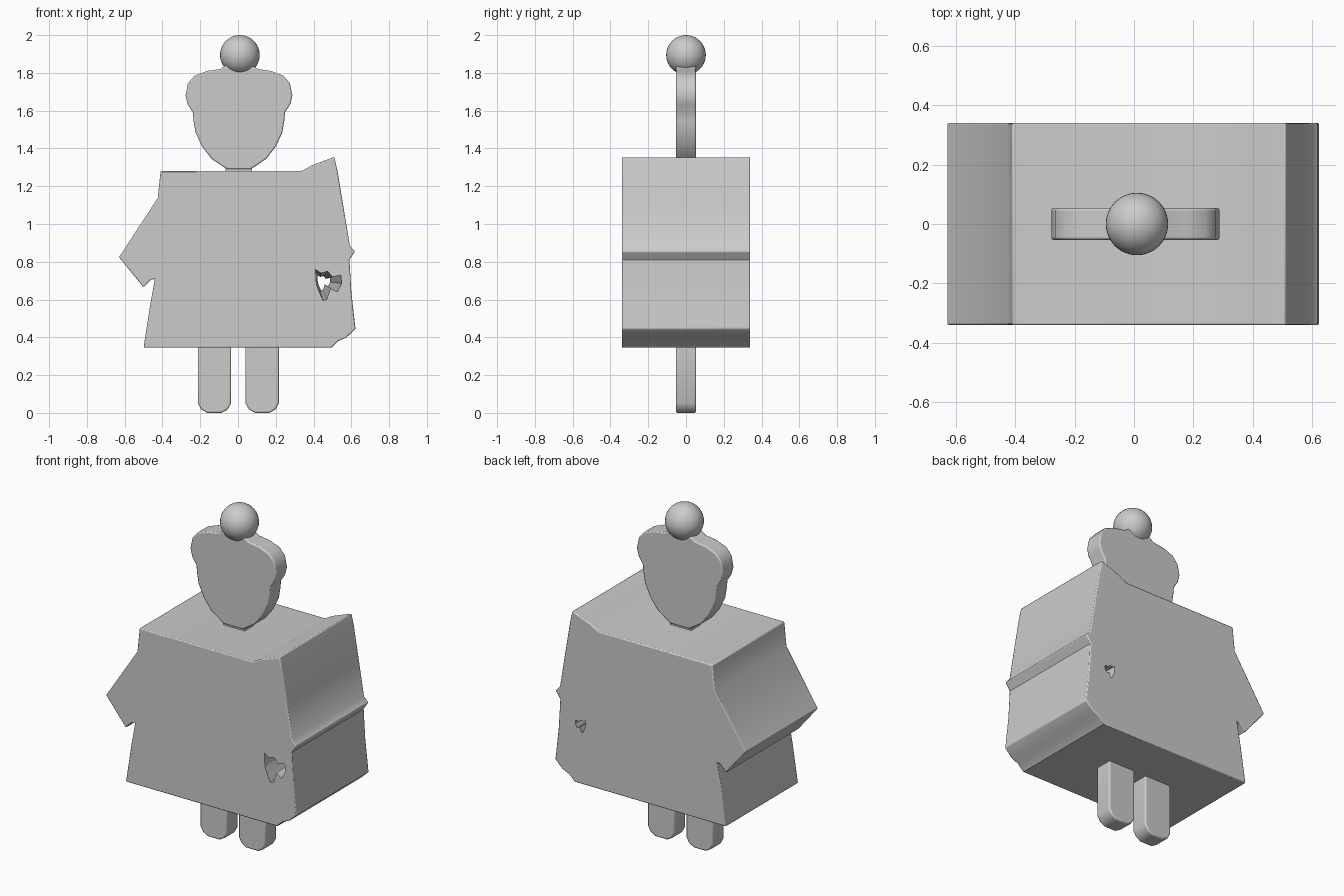
import bpy
import bmesh
from mathutils import Vector

if "Cube" in bpy.data.objects:
    bpy.data.objects.remove(bpy.data.objects["Cube"])

grey = bpy.data.materials.new("plain grey")
grey.use_nodes = True
grey.diffuse_color = (0.6, 0.6, 0.6, 1)
grey.node_tree.nodes["Principled BSDF"].inputs["Base Color"].default_value = (0.6, 0.6, 0.6, 1)


def slab(name, outline, front, back, pivot=(0, 0), taper=1.0):
    """Loft an x-z outline from front to back, shrinking it towards a pivot."""
    bm = bmesh.new()
    a = [bm.verts.new((x, front, z)) for x, z in outline]
    b = [bm.verts.new((pivot[0] + (x - pivot[0]) * taper, back,
                       pivot[1] + (z - pivot[1]) * taper)) for x, z in outline]
    bm.faces.new(a)
    bm.faces.new(b[::-1])
    for i in range(len(a)):
        j = (i + 1) % len(a)
        bm.faces.new((a[j], a[i], b[i], b[j]))
    bmesh.ops.recalc_face_normals(bm, faces=bm.faces)
    mesh = bpy.data.meshes.new(name)
    bm.to_mesh(mesh)
    bm.free()
    obj = bpy.data.objects.new(name, mesh)
    bpy.context.collection.objects.link(obj)
    mesh.materials.append(grey)
    return obj


def soften(obj, width):
    mod = obj.modifiers.new("soft edges", 'BEVEL')
    mod.width = width
    mod.segments = 2
    mod.limit_method = 'ANGLE'
    mod.angle_limit = 0.9


def smooth(obj):
    bpy.ops.object.select_all(action='DESELECT')
    obj.select_set(True)
    bpy.context.view_layer.objects.active = obj
    bpy.ops.object.shade_smooth_by_angle(angle=0.6)


# Thick body with a pointed arm on one side
body = slab("body", [
    (-0.41, 1.28), (0.335, 1.28), (0.39, 1.31), (0.51, 1.355), (0.525, 1.29),
    (0.56, 1.08), (0.592, 0.885), (0.62, 0.855), (0.59, 0.81), (0.60, 0.64),
    (0.622, 0.445), (0.575, 0.40), (0.53, 0.38), (0.494, 0.345), (-0.5, 0.345),
    (-0.465, 0.57), (-0.44, 0.71), (-0.46, 0.705), (-0.50, 0.665), (-0.63, 0.824),
    (-0.425, 1.137)], -0.34, 0.34)
soften(body, 0.006)

# Ragged tunnel narrowing towards the back
cutter = slab("tunnel_cutter", [
    (0.41, 0.76), (0.44, 0.74), (0.475, 0.75), (0.50, 0.72), (0.545, 0.73),
    (0.55, 0.685), (0.525, 0.64), (0.49, 0.66), (0.47, 0.60), (0.45, 0.595),
    (0.43, 0.64), (0.415, 0.68)], -0.35, 0.35, (0.43, 0.70), 0.48)
cutter.hide_render = True
cutter.hide_set(True)
cut = body.modifiers.new("tunnel", 'BOOLEAN')
cut.operation = 'DIFFERENCE'
cut.object = cutter
cut.solver = 'EXACT'
smooth(body)

# Flat head, mirrored half outline with hair bulges
half = [(0.062, 1.29), (0.09, 1.308), (0.145, 1.345), (0.195, 1.41), (0.23, 1.485),
        (0.24, 1.545), (0.244, 1.59), (0.272, 1.635), (0.283, 1.68), (0.27, 1.745),
        (0.235, 1.785), (0.17, 1.81), (0.10, 1.82), (0.07, 1.84)]
head = slab("head", [(0.005 + x, z) for x, z in half]
            + [(0.005 - x, z) for x, z in reversed(half)], -0.053, 0.053)
soften(head, 0.007)
smooth(head)

# Neck joining head and body
neck = slab("neck", [(-0.065, 1.27), (0.075, 1.27), (0.075, 1.30), (-0.065, 1.30)],
            -0.045, 0.045)

# Ball on top of the head
bpy.ops.mesh.primitive_uv_sphere_add(segments=32, ring_count=20, radius=0.105,
                                     location=(0.01, 0, 1.895))
ball = bpy.context.object
ball.name = "top_ball"
ball.data.materials.append(grey)
smooth(ball)

# Legs with chamfered feet
for name, cx in (("right_leg", -0.125), ("left_leg", 0.128)):
    w = 0.088
    leg = slab(name, [(cx - w, 0.36), (cx - w, 0.05), (cx - w + 0.018, 0.018),
                      (cx - w + 0.05, 0), (cx + w - 0.05, 0), (cx + w - 0.018, 0.018),
                      (cx + w, 0.05), (cx + w, 0.36)], -0.053, 0.053)
    soften(leg, 0.008)
    smooth(leg)
